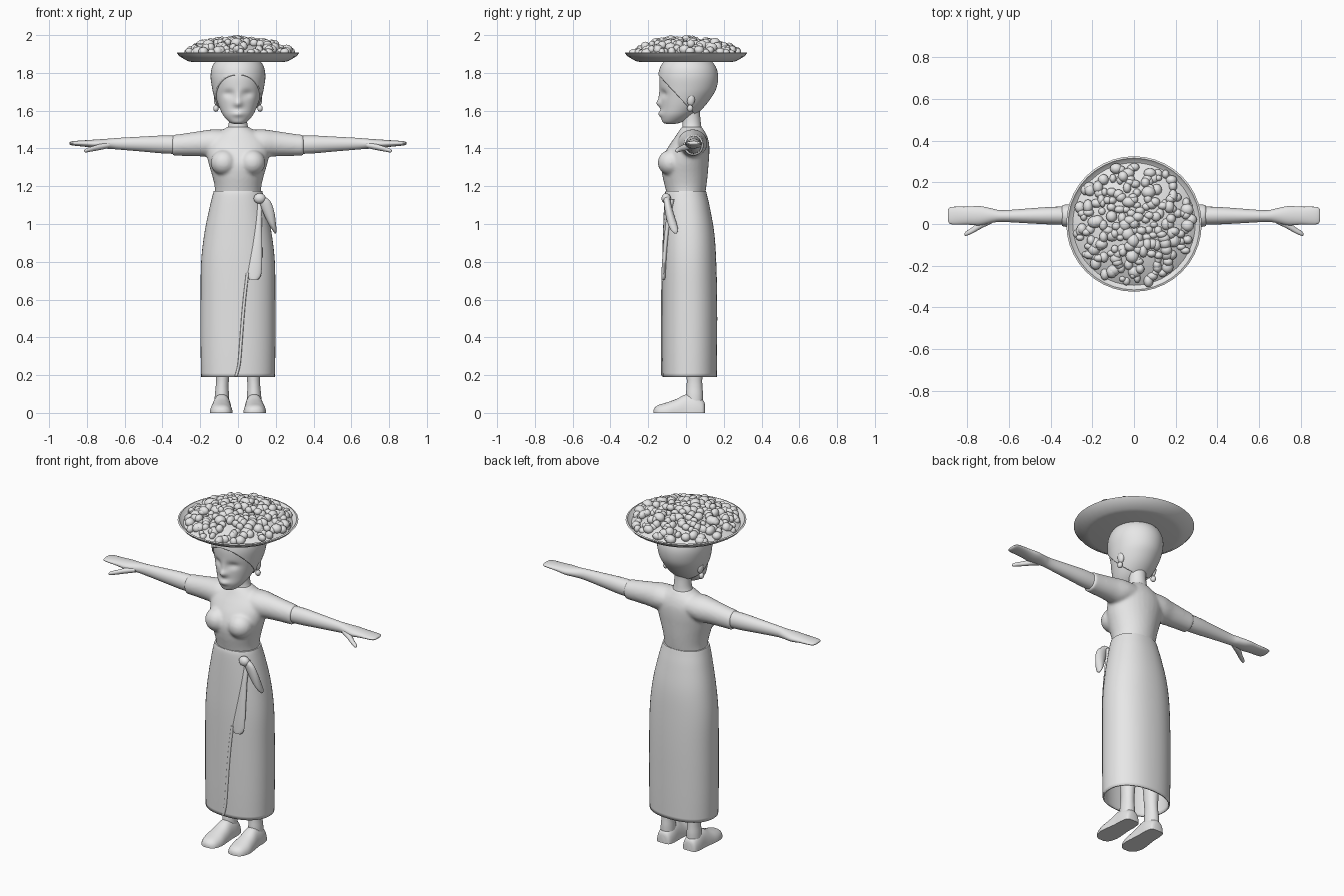
import bpy, bmesh, math, random
from mathutils import Vector

random.seed(4)
GREY = bpy.data.materials.new("clay grey")
GREY.diffuse_color = (0.8, 0.8, 0.8, 1)


def finish(name, bm, angle=40):
    """Turn a bmesh into a smooth-shaded object with sharp creases."""
    bmesh.ops.recalc_face_normals(bm, faces=bm.faces)
    me = bpy.data.meshes.new(name)
    bm.to_mesh(me)
    bm.free()
    me.materials.append(GREY)
    me.polygons.foreach_set("use_smooth", [True] * len(me.polygons))
    me.set_sharp_from_angle(angle=math.radians(angle))
    ob = bpy.data.objects.new(name, me)
    bpy.context.collection.objects.link(ob)
    return ob


def spline(pts, sub):
    """Catmull-Rom through tuples of any length."""
    p = [pts[0]] + list(pts) + [pts[-1]]
    out = []
    for i in range(1, len(p) - 2):
        for k in range(sub):
            t = k / sub
            out.append([0.5 * (2 * b + (c - a) * t + (2 * a - 5 * b + 4 * c - d) * t * t
                               + (3 * b - a - 3 * c + d) * t ** 3)
                        for a, b, c, d in zip(p[i - 1], p[i], p[i + 1], p[i + 2])])
    return out + [list(pts[-1])]


def loft(bm, rings, axis="Z", n=32, sub=4, power=1.0, caps=(True, True)):
    """Rings are (cx, cy, cz, ra, rb); ellipse lies across the given axis."""
    loops = []
    for cx, cy, cz, ra, rb in spline(rings, sub):
        loop = []
        for i in range(n):
            a = math.tau * i / n
            u = ra * math.copysign(abs(math.cos(a)) ** power, math.cos(a))
            v = rb * math.copysign(abs(math.sin(a)) ** power, math.sin(a))
            off = {"X": (0, u, v), "Y": (u, 0, v), "Z": (u, v, 0)}[axis]
            loop.append(bm.verts.new((cx + off[0], cy + off[1], cz + off[2])))
        loops.append(loop)
    for a, b in zip(loops, loops[1:]):
        for i in range(n):
            j = (i + 1) % n
            bm.faces.new((a[i], a[j], b[j], b[i]))
    if caps[0]:
        bm.faces.new(loops[0][::-1])
    if caps[1]:
        bm.faces.new(loops[-1])


def ball(bm, c, r, seg=16):
    res = bmesh.ops.create_uvsphere(bm, u_segments=seg, v_segments=seg // 2, radius=1)
    for v in res["verts"]:
        v.co = Vector((v.co.x * r[0] + c[0], v.co.y * r[1] + c[1], v.co.z * r[2] + c[2]))


def zrings(table):
    """(z, half width, y front, y back) -> loft rings."""
    return [(0, (f + b) / 2, z, w, (b - f) / 2) for z, w, f, b in table]


# ---- skirt, open at the hem
SKIRT = [(0.19, 0.195, -0.125, 0.163), (0.35, 0.198, -0.127, 0.165), (0.6, 0.198, -0.127, 0.165),
         (0.8, 0.195, -0.126, 0.16), (0.95, 0.178, -0.122, 0.15), (1.08, 0.152, -0.117, 0.128),
         (1.15, 0.135, -0.113, 0.112), (1.175, 0.128, -0.108, 0.106)]
bm = bmesh.new()
loft(bm, zrings(SKIRT), n=48, sub=5, power=0.9, caps=(False, True))
skirt = finish("skirt", bm)
sol = skirt.modifiers.new("thickness", "SOLIDIFY")
sol.thickness, sol.offset = 0.008, -1


def skirt_y(x, z):
    """Front surface of the skirt at x, z."""
    rows = [r for r in spline(SKIRT, 5)]
    r = min(rows, key=lambda q: abs(q[0] - z))
    c, d = (r[2] + r[3]) / 2, (r[3] - r[2]) / 2
    s = min(abs(x) / r[1], 0.99)
    return c - d * (1 - s ** 2.22) ** 0.45


# ---- wrap flap hanging on the front, and the overlap edge below it
FLAP = [(0.705, 0.06, 0.105), (0.73, 0.048, 0.122), (0.8, 0.058, 0.128), (0.92, 0.08, 0.128),
        (1.03, 0.096, 0.126), (1.13, 0.1, 0.132)]
bm = bmesh.new()
loft(bm, [((a + b) / 2, skirt_y((a + b) / 2, z) - 0.002, z, (b - a) / 2, 0.012)
          for z, a, b in FLAP], n=16)
finish("wrap_flap", bm, 60)
bm = bmesh.new()
EDGE = [(-0.01, 0.195), (0.006, 0.26), (0.016, 0.38), (0.025, 0.5), (0.036, 0.62), (0.05, 0.74)]
loft(bm, [(x, skirt_y(x, z), z, 0.008, 0.006) for x, z in EDGE], n=8)
finish("wrap_edge", bm, 60)

# ---- knot and its loose tail
bm = bmesh.new()
ball(bm, (0.115, -0.105, 1.135), (0.032, 0.025, 0.028))
loft(bm, [(0.118, -0.1, 1.15, 0.014, 0.015), (0.142, -0.1, 1.12, 0.03, 0.018),
          (0.163, -0.088, 1.06, 0.03, 0.022), (0.181, -0.072, 1.0, 0.02, 0.024),
          (0.194, -0.06, 0.965, 0.01, 0.018), (0.198, -0.055, 0.95, 0.003, 0.006)], n=16)
finish("wrap_knot", bm, 60)

# ---- blouse: torso, bust and sleeves fused together
bm = bmesh.new()
loft(bm, zrings([(1.15, 0.122, -0.1, 0.1), (1.2, 0.124, -0.112, 0.108), (1.26, 0.138, -0.126, 0.115),
                 (1.32, 0.156, -0.13, 0.12), (1.38, 0.168, -0.11, 0.124), (1.43, 0.168, -0.08, 0.122),
                 (1.47, 0.13, -0.052, 0.11), (1.497, 0.085, -0.035, 0.095), (1.515, 0.055, -0.022, 0.083)]))
for s in (-1, 1):
    ball(bm, (s * 0.075, -0.08, 1.325), (0.07, 0.07, 0.068), 24)
    loft(bm, [(s * x, y, z, ra, rb) for x, y, z, ra, rb in (
        (0.04, 0.035, 1.435, 0.075, 0.06), (0.13, 0.035, 1.428, 0.078, 0.073),
        (0.2, 0.037, 1.425, 0.065, 0.067), (0.28, 0.039, 1.42, 0.057, 0.06),
        (0.348, 0.04, 1.416, 0.053, 0.055))], axis="X")
blouse = finish("blouse", bm)
rem = blouse.modifiers.new("fuse", "REMESH")
rem.mode, rem.voxel_size, rem.use_smooth_shade = "VOXEL", 0.008, True
sm = blouse.modifiers.new("soften", "SMOOTH")
sm.factor, sm.iterations = 0.5, 8

for s, side in ((-1, "left"), (1, "right")):
    # ---- forearm running into a mitten-like hand, with thumb
    bm = bmesh.new()
    loft(bm, [(s * x, y, z, ra, rb) for x, y, z, ra, rb in (
        (0.3, 0.04, 1.418, 0.044, 0.048), (0.4, 0.04, 1.421, 0.042, 0.047),
        (0.5, 0.039, 1.423, 0.036, 0.04), (0.63, 0.038, 1.425, 0.028, 0.031),
        (0.68, 0.04, 1.425, 0.034, 0.027), (0.74, 0.04, 1.424, 0.046, 0.024),
        (0.8, 0.04, 1.426, 0.043, 0.018), (0.86, 0.04, 1.427, 0.043, 0.013),
        (0.885, 0.04, 1.427, 0.038, 0.009), (0.893, 0.04, 1.427, 0.024, 0.004))], axis="X", n=24)
    loft(bm, [(s * x, y, z, ra, rb) for x, y, z, ra, rb in (
        (0.68, 0.022, 1.418, 0.018, 0.015), (0.73, 0.0, 1.408, 0.02, 0.016),
        (0.775, -0.03, 1.397, 0.015, 0.013), (0.805, -0.046, 1.389, 0.011, 0.01),
        (0.814, -0.05, 1.387, 0.004, 0.004))], axis="X", n=16)
    finish(side + "_arm", bm, 60)

    # ---- lower leg and shoe-like foot
    bm = bmesh.new()
    loft(bm, [(s * 0.085, 0.045, 0.02, 0.04, 0.045), (s * 0.085, 0.045, 0.09, 0.038, 0.046),
              (s * 0.084, 0.045, 0.14, 0.034, 0.042), (s * 0.082, 0.045, 0.2, 0.036, 0.042),
              (s * 0.08, 0.045, 0.4, 0.05, 0.055)], n=24)
    finish(side + "_leg", bm)
    bm = bmesh.new()
    loft(bm, [(s * x, y, 0.0, w, h) for x, y, w, h in (
        (0.085, 0.1, 0.024, 0.05), (0.085, 0.09, 0.042, 0.07), (0.085, 0.05, 0.05, 0.095),
        (0.086, 0.0, 0.051, 0.1), (0.088, -0.05, 0.056, 0.076), (0.089, -0.1, 0.06, 0.058),
        (0.088, -0.145, 0.05, 0.044), (0.087, -0.165, 0.032, 0.03), (0.086, -0.172, 0.014, 0.016))],
        axis="Y", n=32, power=0.85)
    bmesh.ops.bisect_plane(bm, geom=bm.verts[:] + bm.edges[:] + bm.faces[:], dist=1e-5,
                           plane_co=(0, 0, 0.002), plane_no=(0, 0, 1), clear_inner=True)
    for v in bm.verts:
        v.co.z = max(0, v.co.z - 0.002)
    bmesh.ops.holes_fill(bm, edges=[e for e in bm.edges if e.is_boundary])
    finish(side + "_foot", bm)

    # ---- ear with round earring
    bm = bmesh.new()
    ball(bm, (s * 0.112, 0.025, 1.66), (0.016, 0.022, 0.035))
    ball(bm, (s * 0.117, 0.022, 1.612), (0.014, 0.016, 0.018))
    finish(side + "_earring", bm)

# ---- neck
bm = bmesh.new()
loft(bm, zrings([(1.46, 0.085, -0.04, 0.1), (1.5, 0.06, -0.022, 0.085), (1.54, 0.048, -0.018, 0.078),
                 (1.6, 0.048, -0.02, 0.075), (1.66, 0.055, -0.02, 0.09)]))
finish("neck", bm)

# ---- head, with face modelled by soft pushes (x, z, rx, rz, depth)
HEAD = [(1.53, 0.022, -0.105, -0.06), (1.54, 0.046, -0.124, -0.02), (1.575, 0.078, -0.132, 0.035),
        (1.62, 0.1, -0.132, 0.085), (1.67, 0.117, -0.134, 0.125), (1.72, 0.129, -0.139, 0.153),
        (1.78, 0.137, -0.14, 0.162), (1.83, 0.129, -0.128, 0.15), (1.865, 0.103, -0.1, 0.118),
        (1.885, 0.06, -0.06, 0.07)]
PUSH = [(0, 1.638, 0.022, 0.02, -0.022), (0, 1.675, 0.014, 0.03, -0.01), (0, 1.583, 0.032, 0.016, -0.014),
        (0.05, 1.69, 0.028, 0.02, 0.014), (-0.05, 1.69, 0.028, 0.02, 0.014)]
bm = bmesh.new()
loft(bm, zrings(HEAD), n=64, sub=6)
scarf = bm.copy()
for v in bm.verts:
    if v.co.y < 0:
        v.co.y += sum(d * math.exp(-((v.co.x - x) / rx) ** 2 - ((v.co.z - z) / rz) ** 2)
                      for x, z, rx, rz, d in PUSH)
finish("head", bm, 60)

# ---- head scarf: upper back of the head, cut on a slant
bmesh.ops.bisect_plane(scarf, geom=scarf.verts[:] + scarf.edges[:] + scarf.faces[:],
                       plane_co=(0, 0.03, 1.6), plane_no=(0, 0.19, 0.17), clear_inner=True)
ob = finish("head_scarf", scarf, 60)
sol = ob.modifiers.new("thickness", "SOLIDIFY")
sol.thickness, sol.offset = 0.016, 0

# ---- shallow tray
bm = bmesh.new()
PROFILE = [(0.01, 1.857), (0.24, 1.857), (0.265, 1.862), (0.31, 1.888), (0.325, 1.906),
           (0.316, 1.909), (0.298, 1.89), (0.26, 1.878), (0.01, 1.876)]
loft(bm, [(0, 0, z, r, r) for r, z in PROFILE], n=40, sub=1)
finish("tray", bm)

# ---- heaped goods: a low mound covered with small lumps
def mound(r):
    return 1.885 + 0.077 * (1 - min(1, r / 0.3) ** 2.6)


bm = bmesh.new()
loft(bm, [(0, 0, mound(r), r, r) for r in (0.3, 0.28, 0.25, 0.2, 0.14, 0.07, 0.01)], n=40, sub=1)
for i in range(190):
    r, a = 0.283 * math.sqrt((i + 0.5) / 190), i * 2.39996 + random.uniform(-0.2, 0.2)
    w = random.uniform(0.016, 0.027)
    z = min(mound(r) + random.uniform(-0.004, 0.014), 1.999 - w)
    ball(bm, (r * math.cos(a), r * math.sin(a), z),
         (w * random.uniform(0.8, 1.3), w * random.uniform(0.8, 1.3), w), 12)
ball(bm, (0, 0, 1.98), (0.022, 0.022, 0.02), 12)
finish("heaped_goods", bm, 60)
